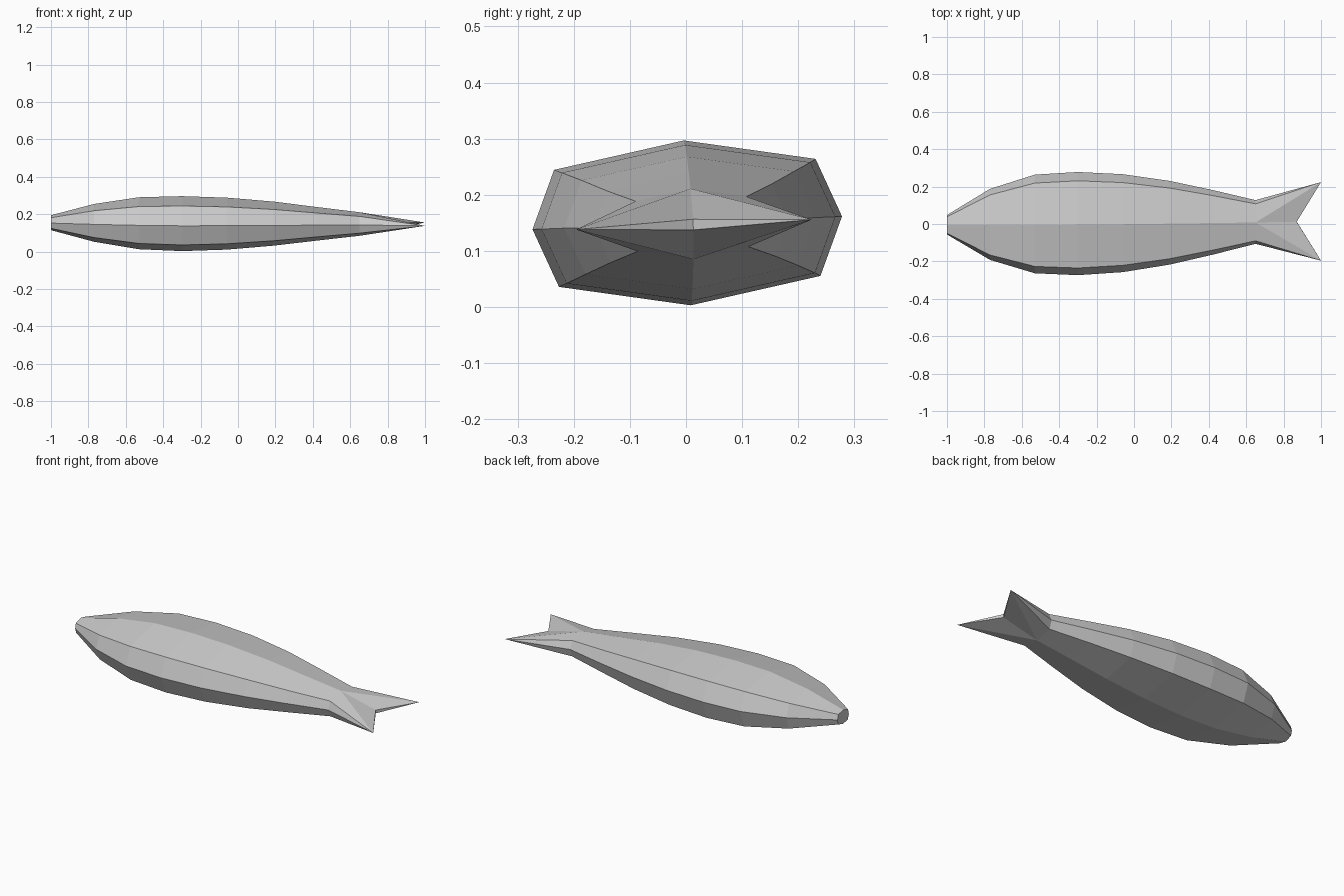
import bpy
import bmesh
from mathutils import Matrix, Vector

cube = bpy.data.objects.get("Cube")
if cube:
    bpy.data.objects.remove(cube, do_unlink=True)

grey = bpy.data.materials.new("light_grey")
grey.use_nodes = True
colour = (0.6, 0.6, 0.6, 1)
grey.diffuse_color = colour
grey.node_tree.nodes["Principled BSDF"].inputs["Base Color"].default_value = colour

# Body stations: x, half width, half thickness, centre height
stations = [
    (-1.0, 0.052, 0.04, 0.155),
    (-0.77, 0.19, 0.101, 0.154),
    (-0.53, 0.264, 0.139, 0.152),
    (-0.30, 0.276, 0.147, 0.15),
    (-0.06, 0.262, 0.139, 0.15),
    (0.19, 0.224, 0.118, 0.15),
    (0.42, 0.173, 0.09, 0.149),
    (0.65, 0.117, 0.063, 0.148),
]
# Eight-sided cross-section, starting at the left edge
section = [(1, 0), (0.845, 0.71), (0, 1), (-0.845, 0.71),
           (-1, 0), (-0.845, -0.71), (0, -1), (0.845, -0.71)]

roll = Matrix.Rotation(0.042, 3, 'X')
bm = bmesh.new()


def add_point(x, y, z, height):
    """Place a point with the body's slight roll and sideways drift."""
    centre = Vector((0, 0.009 * (x + 0.55), height))
    return bm.verts.new(roll @ Vector((x, y, z)) + centre)


# Faceted body
rings = [[add_point(x, w * a, h * b, c) for a, b in section]
         for x, w, h, c in stations]
for r, s in zip(rings, rings[1:]):
    for i in range(8):
        j = (i + 1) % 8
        bm.faces.new((r[i], r[j], s[j], s[i]))
bm.faces.new(rings[0])

# Forked tail fin
end = rings[-1]
tip_left = add_point(1.0, 0.21, 0, 0.147)
tip_right = add_point(1.0, -0.21, 0, 0.147)
notch_top = add_point(0.87, 0, 0.0095, 0.147)
notch_bottom = add_point(0.87, 0, -0.0095, 0.147)
for tip, order in ((tip_left, (6, 7, 0, 1, 2)), (tip_right, (2, 3, 4, 5, 6))):
    for a, b in zip(order, order[1:]):
        bm.faces.new((end[a], end[b], tip))
    bm.faces.new((end[2], notch_top, tip))
    bm.faces.new((end[6], notch_bottom, tip))
    bm.faces.new((notch_top, notch_bottom, tip))

bmesh.ops.recalc_face_normals(bm, faces=bm.faces)
mesh = bpy.data.meshes.new("fish_body")
bm.to_mesh(mesh)
bm.free()
mesh.materials.append(grey)
fish = bpy.data.objects.new("fish_body", mesh)
bpy.context.collection.objects.link(fish)
